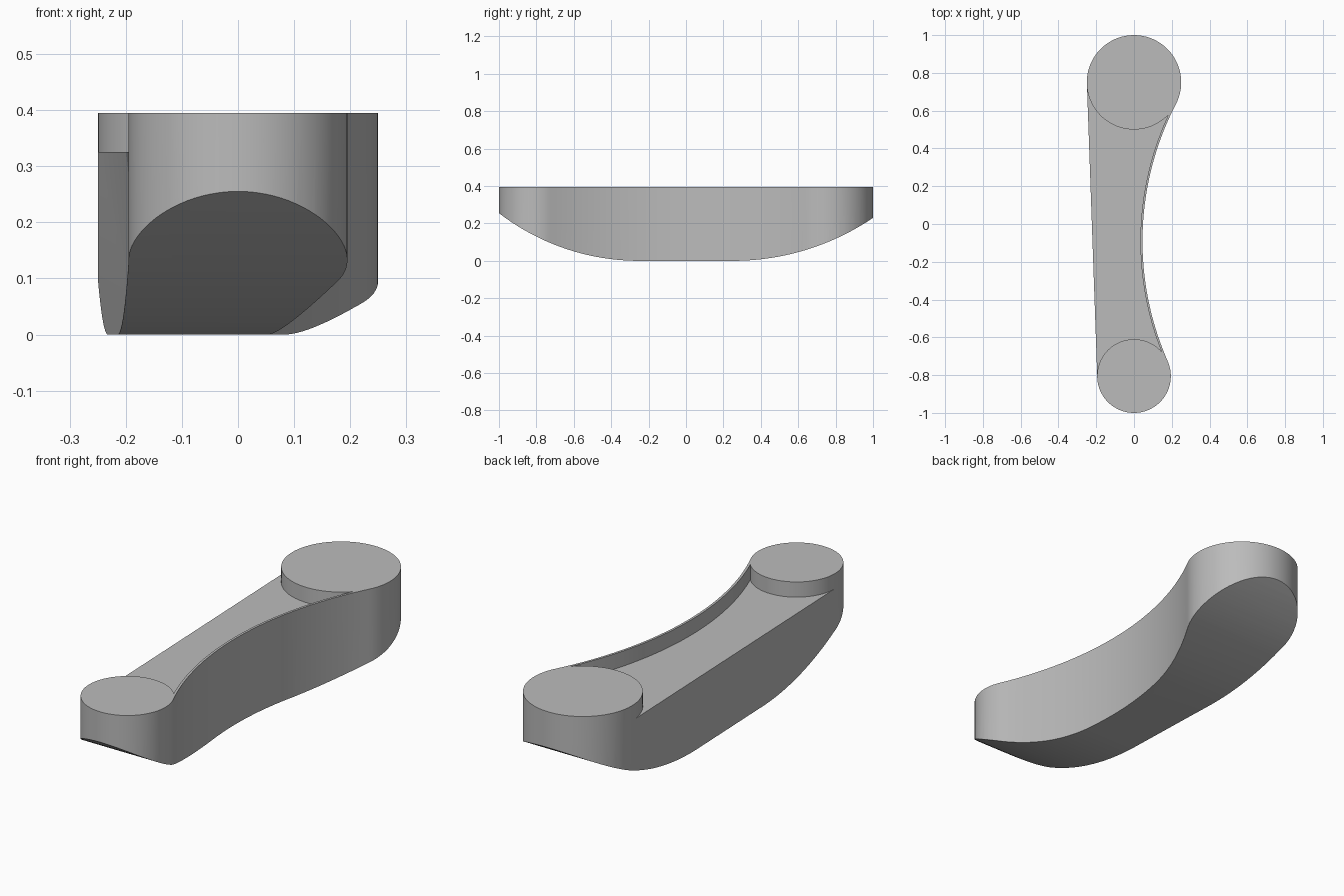
import bpy, bmesh
from math import atan2, cos, sin, sqrt, pi, radians, acos
from mathutils import Vector

cube = bpy.data.objects.get("Cube")
if cube:
    bpy.data.objects.remove(cube, do_unlink=True)

TOP, FLOOR = 0.395, 0.325
BIG, BIG_R = Vector((0, 0.75)), 0.25        # rear boss
SMALL, SMALL_R = Vector((0, -0.805)), 0.195  # front boss
WAIST, WAIST_R = Vector((1.623, -0.091)), 1.578  # concave side
RIM = 0.011

grey = bpy.data.materials.new("plain grey")
grey.use_nodes = True
grey.diffuse_color = (0.5, 0.5, 0.5, 1)
grey.node_tree.nodes["Principled BSDF"].inputs["Base Color"].default_value = (0.5, 0.5, 0.5, 1)


def arc(c, r, a, b, n):
    return [c + r * Vector((cos(a + (b - a) * i / n), sin(a + (b - a) * i / n))) for i in range(n + 1)]


def angle(c, p):
    return atan2(p.y - c.y, p.x - c.x)


def prism(name, points, offset):
    """Extrude a closed 3D polygon along an offset."""
    bm = bmesh.new()
    face = bm.faces.new([bm.verts.new(p) for p in points])
    ext = bmesh.ops.extrude_face_region(bm, geom=[face])
    bmesh.ops.translate(bm, vec=offset, verts=[v for v in ext["geom"] if isinstance(v, bmesh.types.BMVert)])
    bmesh.ops.recalc_face_normals(bm, faces=bm.faces)
    mesh = bpy.data.meshes.new(name)
    bm.to_mesh(mesh)
    bm.free()
    mesh.materials.append(grey)
    ob = bpy.data.objects.new(name, mesh)
    bpy.context.collection.objects.link(ob)
    return ob


def meet(c, r, waist_r):
    """Angle on a boss circle where the waist circle of a given radius crosses it."""
    d = (WAIST - c).length
    cosine = (d * d + r * r - waist_r * waist_r) / (2 * d * r)
    turn = acos(min(1, cosine))
    return angle(c, WAIST) + (-turn if c.y > 0 else turn)


# Plan outline: two bosses, a straight tangent side and a concave tangent side
s = (BIG_R - SMALL_R) / (BIG.y - SMALL.y)
side = Vector((-sqrt(1 - s * s), s))
side_angle = angle(Vector((0, 0)), side)
big_a, small_a = angle(BIG, WAIST), angle(SMALL, WAIST)
wa, wb = angle(WAIST, SMALL) % (2 * pi), angle(WAIST, BIG) % (2 * pi)
outline = arc(BIG, BIG_R, big_a, side_angle, 48)
outline += arc(SMALL, SMALL_R, side_angle, small_a + 2 * pi, 48)
outline += arc(WAIST, WAIST_R, wa, wb, 48)[1:-1]
body = prism("arm_body", [(p.x, p.y, 0) for p in outline], (0, 0, TOP))
body.data.update()

# Pocket between the bosses, open on the straight side, leaving a thin rim
inner_r = WAIST_R + RIM
ma, mb = meet(BIG, BIG_R, inner_r), meet(SMALL, SMALL_R, inner_r)
p_big = BIG + BIG_R * Vector((cos(ma), sin(ma)))
p_small = SMALL + SMALL_R * Vector((cos(mb), sin(mb)))
pocket = arc(BIG, BIG_R, side_angle - 2 * pi, ma, 40)
pocket += arc(WAIST, inner_r, angle(WAIST, p_big) % (2 * pi), angle(WAIST, p_small) % (2 * pi), 48)[1:-1]
pocket += arc(SMALL, SMALL_R, mb, side_angle, 40)
pocket += [pocket[-1] + side * 0.1, pocket[0] + side * 0.1]
pocket_cutter = prism("pocket_cutter", [(p.x, p.y, FLOOR) for p in pocket], (0, 0, 0.2))

# Side profile: flat middle of the underside rising in an arc to each end
FLAT, FRONT_R, BACK_R = 0.25, 1.23, 1.338
under = arc(Vector((-FLAT, FRONT_R)), FRONT_R, -pi / 2 - 0.7, -pi / 2, 28)
under += arc(Vector((FLAT, BACK_R)), BACK_R, -pi / 2, -pi / 2 + 0.65, 28)
under += [Vector((1.2, 0.6)), Vector((-1.2, 0.6))]
# Drop the flat slightly below the body base so the flats do not coincide
profile = [(-0.5, p.x, p.y if p.y > 1e-6 else -0.0005) for p in under]
underside_cutter = prism("underside_cutter", profile, (1, 0, 0))

for cutter, mode in ((pocket_cutter, 'DIFFERENCE'), (underside_cutter, 'INTERSECT')):
    mod = body.modifiers.new(cutter.name, 'BOOLEAN')
    mod.operation, mod.solver, mod.object = mode, 'EXACT', cutter
    bpy.ops.object.select_all(action='DESELECT')
    body.select_set(True)
    bpy.context.view_layer.objects.active = body
    bpy.ops.object.modifier_apply(modifier=mod.name)
    bpy.data.objects.remove(cutter, do_unlink=True)

bpy.ops.object.shade_smooth_by_angle(angle=radians(25))
